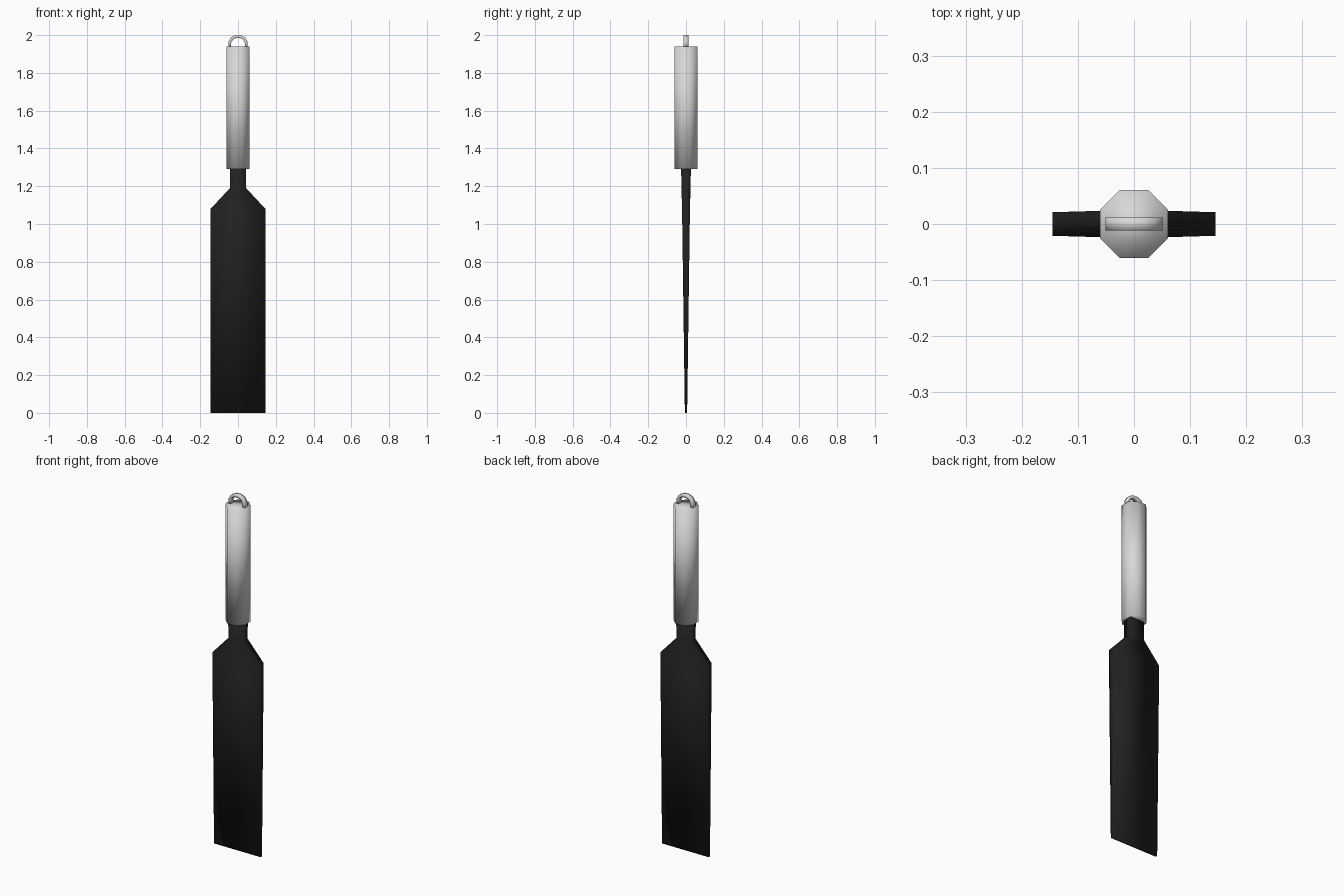
import bpy, bmesh

if "Cube" in bpy.data.objects:
    bpy.data.objects.remove(bpy.data.objects["Cube"])


def material(name, value):
    m = bpy.data.materials.new(name)
    m.diffuse_color = (value, value, value, 1)
    m.use_nodes = True
    m.node_tree.nodes["Principled BSDF"].inputs["Base Color"].default_value = m.diffuse_color
    return m


black = material("black nylon", 0.015)
silver = material("light grey metal", 0.68)


def loft(name, rings, mat):
    """Join closed rings of equal point count and cap both ends."""
    bm = bmesh.new()
    loops = [[bm.verts.new(p) for p in ring] for ring in rings]
    n = len(loops[0])
    for a, b in zip(loops, loops[1:]):
        for i in range(n):
            j = (i + 1) % n
            bm.faces.new((a[i], a[j], b[j], b[i]))
    bm.faces.new(loops[0])
    bm.faces.new(loops[-1])
    bmesh.ops.recalc_face_normals(bm, faces=bm.faces)
    for f in bm.faces:
        f.smooth = True  # soft normals over the low-poly form
    me = bpy.data.meshes.new(name)
    bm.to_mesh(me)
    bm.free()
    me.materials.append(mat)
    ob = bpy.data.objects.new(name, me)
    bpy.context.collection.objects.link(ob)
    return ob


def rect(w, d, z):
    return [(-w, -d, z), (w, -d, z), (w, d, z), (-w, d, z)]


def octagon(r, c, z):
    return [(x, y, z) for x, y in ((c, -r), (r, -c), (r, c), (c, r),
                                   (-c, r), (-r, c), (-r, -c), (-c, -r))]


# Tapering blade with shoulders and neck: half width, half depth, height
loft("blade", [rect(*s) for s in ((0.145, 0.006, 0), (0.145, 0.021, 1.08),
                                  (0.043, 0.024, 1.19), (0.043, 0.026, 1.30))], black)

# Octagonal handle
loft("handle", [octagon(0.061, 0.025, z) for z in (1.29, 1.94)], silver)

# Hanging loop: square bar swept along an arch of outer and inner points
outer = [(0.051, 1.93), (0.051, 1.965), (0.038, 1.988), (0.015, 2.0)]
inner = [(0.036, 1.93), (0.036, 1.96), (0.027, 1.976), (0.011, 1.985)]
half = list(zip(outer, inner))
arch = half + [((-o[0], o[1]), (-i[0], i[1])) for o, i in reversed(half)]
loft("hanging_loop", [[(o[0], -0.012, o[1]), (o[0], 0.012, o[1]),
                       (i[0], 0.012, i[1]), (i[0], -0.012, i[1])]
                      for o, i in arch], silver)
